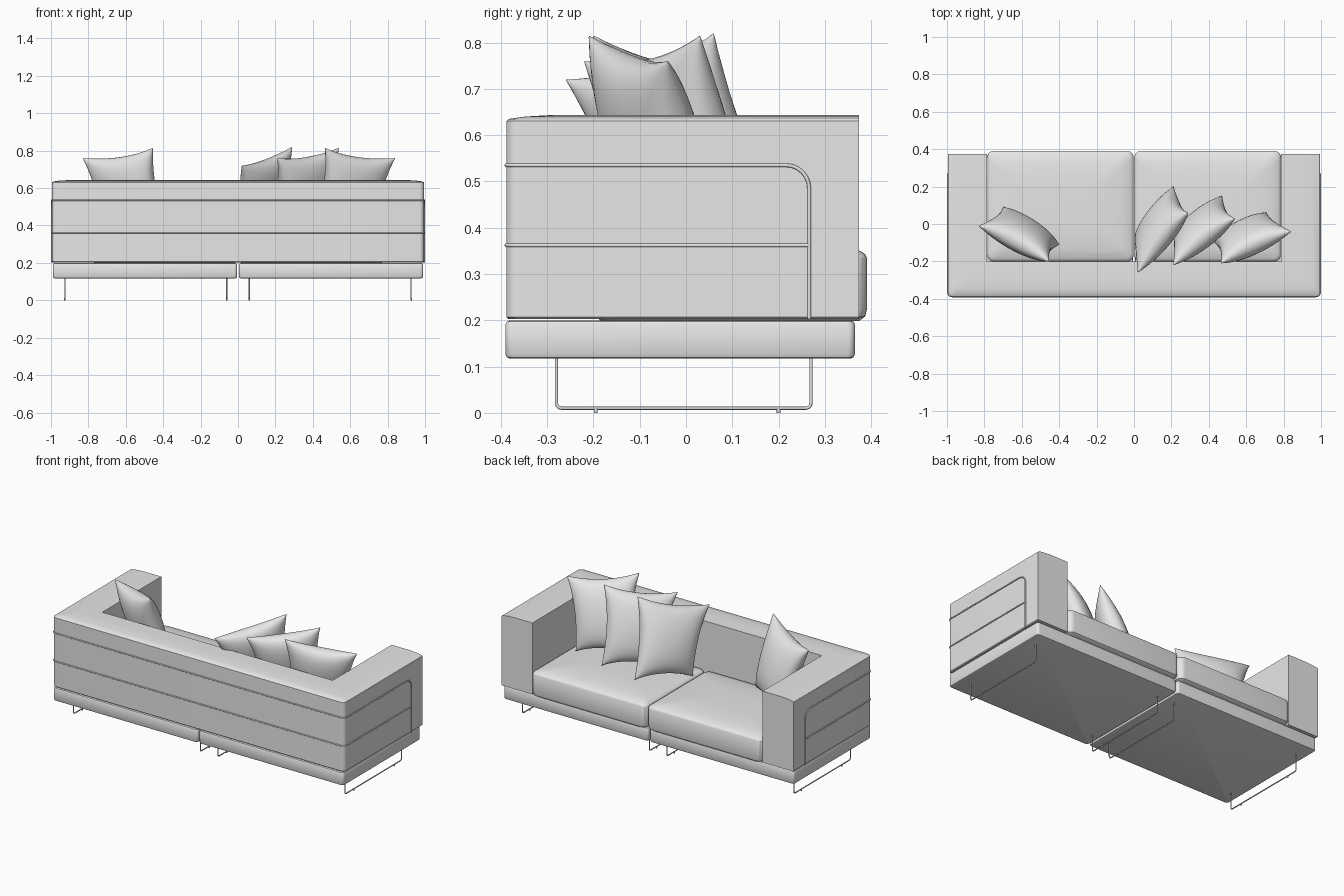
import bpy, bmesh, math
from mathutils import Vector

if "Cube" in bpy.data.objects:
    bpy.data.objects.remove(bpy.data.objects["Cube"], do_unlink=True)

# One upholstery colour for everything
GREY = (0.8, 0.8, 0.8, 1)
fabric = bpy.data.materials.new("light_grey")
fabric.use_nodes = True
fabric.diffuse_color = GREY
fabric.node_tree.nodes["Principled BSDF"].inputs["Base Color"].default_value = GREY


def finish(obj, angle=35):
    bpy.ops.object.select_all(action="DESELECT")
    obj.select_set(True)
    bpy.context.view_layer.objects.active = obj
    if obj.type == "CURVE":
        bpy.ops.object.convert(target="MESH")
        obj = bpy.context.view_layer.objects.active
    bpy.ops.object.shade_smooth_by_angle(angle=math.radians(angle))
    return obj


def add_mesh(name, bm, angle=35):
    bmesh.ops.recalc_face_normals(bm, faces=bm.faces)
    mesh = bpy.data.meshes.new(name)
    bm.to_mesh(mesh)
    bm.free()
    mesh.materials.append(fabric)
    obj = bpy.data.objects.new(name, mesh)
    bpy.context.collection.objects.link(obj)
    return finish(obj, angle)


def fillet(points, radii, closed=True, steps=6):
    """Round the right-angled corners of a path."""
    pts = [Vector(p) for p in points]
    out = []
    for i, p in enumerate(pts):
        r = radii[i]
        if r == 0 or (not closed and i in (0, len(pts) - 1)):
            out.append(p)
            continue
        a = p + (pts[i - 1] - p).normalized() * r
        b = p + (pts[(i + 1) % len(pts)] - p).normalized() * r
        c = a + b - p
        for k in range(steps + 1):
            t = math.pi / 2 * k / steps
            out.append(c + (a - c) * math.cos(t) + (b - c) * math.sin(t))
    return out


def loft(name, rings, angle=35):
    """Skin a stack of matching outlines and cap both ends."""
    bm = bmesh.new()
    loops = [[bm.verts.new(p) for p in ring] for ring in rings]
    n = len(loops[0])
    for low, high in zip(loops, loops[1:]):
        for i in range(n):
            j = (i + 1) % n
            bm.faces.new((low[i], low[j], high[j], high[i]))
    bm.faces.new(loops[0][::-1])
    bm.faces.new(loops[-1])
    return add_mesh(name, bm, angle)


def slab(name, x0, x1, y0, y1, radius, levels, angle=35):
    """Rounded rectangle lofted through (inset, height) levels."""
    rings = []
    for d, z in levels:
        a, b, c, e = x0 + d, x1 - d, y0 + d, y1 - d
        corners = [(a, c, z), (b, c, z), (b, e, z), (a, e, z)]
        rings.append(fillet(corners, [radius] * 4))
    return loft(name, rings, angle)


def rod(name, points, radii, thickness):
    curve = bpy.data.curves.new(name, "CURVE")
    curve.dimensions = "3D"
    curve.bevel_depth = thickness
    curve.bevel_resolution = 2
    curve.use_fill_caps = True
    path = fillet(points, radii, closed=False)
    spline = curve.splines.new("POLY")
    spline.points.add(len(path) - 1)
    for sp, p in zip(spline.points, path):
        sp.co = (*p, 1)
    curve.materials.append(fabric)
    obj = bpy.data.objects.new(name, curve)
    bpy.context.collection.objects.link(obj)
    return finish(obj, 50)


# Backrest and arms as one U-shaped shell with a softly crowned top
def shell_outline(d, z):
    x, y = 0.995 - d, -0.388 + d
    ix, iy, f = 0.785, -0.2, 0.374
    pts = [(-x, f, z), (-x, y, z), (x, y, z), (x, f, z),
           (ix, f, z), (ix, iy, z), (-ix, iy, z), (-ix, f, z)]
    return fillet(pts, [0, 0.025, 0.025, 0, 0, 0, 0, 0])


loft("back_and_arms", [shell_outline(d, z) for d, z in
     ((0.004, 0.203), (0, 0.207), (0, 0.63), (0.006, 0.635), (0.04, 0.64), (0.09, 0.643))], 30)

# Piping around the sides and back
X, Y, F = 0.996, -0.388, 0.266
rod("upper_piping",
    [(-X, F, 0.203), (-X, F, 0.535), (-X, Y, 0.535),
     (X, Y, 0.535), (X, F, 0.535), (X, F, 0.203)],
    [0, 0.05, 0.025, 0.025, 0.05, 0], 0.004)
rod("lower_piping",
    [(-X, F, 0.362), (-X, Y, 0.362), (X, Y, 0.362), (X, F, 0.362)],
    [0, 0.025, 0.025, 0], 0.004)

for side, label in ((-1, "right"), (1, "left")):
    # Base plinth half
    x0, x1 = sorted((side * 0.005, side * 0.99))
    slab(label + "_base", x0, x1, -0.39, 0.365, 0.015,
         ((0.01, 0.117), (0.003, 0.12), (0, 0.127), (0, 0.19), (0.003, 0.197), (0.01, 0.2)))

    # Domed seat cushion
    x0, x1 = sorted((side * 0.002, side * 0.785))
    slab(label + "_seat_cushion", x0, x1, -0.2, 0.391, 0.035,
         ((0.018, 0.198), (0.004, 0.208), (0, 0.225), (0, 0.335), (0.004, 0.343),
          (0.015, 0.35), (0.06, 0.36), (0.13, 0.367), (0.2, 0.37)))

    # Wire sled legs with small glides
    for x, place in ((0.925, "outer"), (0.06, "inner")):
        name = f"{label}_{place}_leg"
        x *= side
        rod(name, [(x, -0.28, 0.12), (x, -0.28, 0.01), (x, 0.27, 0.01), (x, 0.27, 0.12)],
            [0, 0.012, 0.012, 0], 0.0035)
        for y in (-0.195, 0.2):
            rod(name + "_glide", [(x, y, 0), (x, y, 0.01)], [0, 0], 0.004)


# Throw pillows: two bulged sheets between four corners, joined at the seam
def pillow(name, top_left, top_right, low_right, low_left, thickness=0.16, n=22):
    tl, tr, br, bl = map(Vector, (top_left, top_right, low_right, low_left))
    normal = (tr - bl).cross(tl - br).normalized()
    ts = [math.sin(math.pi / 2 * (2 * i / n - 1)) for i in range(n + 1)]
    bm = bmesh.new()
    for face in (-1, 1):
        grid = []
        for v in ts:
            row = []
            for u in ts:
                # Pull the middle of each edge inwards
                pu = u * (1 - 0.12 * (1 - v * v) * u * u)
                pv = v * (1 - 0.12 * (1 - u * u) * v * v)
                s, t = (pu + 1) / 2, (pv + 1) / 2
                p = bl.lerp(br, s).lerp(tl.lerp(tr, s), t)
                puff = max(0, (1 - u * u) * (1 - v * v)) ** 0.45
                row.append(bm.verts.new(p + normal * face * puff * thickness / 2))
            grid.append(row)
        for a, b in zip(grid, grid[1:]):
            for i in range(n):
                bm.faces.new((a[i], a[i + 1], b[i + 1], b[i]))
    bmesh.ops.remove_doubles(bm, verts=bm.verts, dist=0.0002)
    return add_mesh(name, bm, 60)


pillow("right_pillow", (-0.83, -0.01, 0.76), (-0.455, -0.20, 0.815),
       (-0.40, -0.11, 0.38), (-0.70, 0.09, 0.37))
pillow("inner_left_pillow", (0.02, -0.26, 0.72), (0.29, 0.06, 0.82),
       (0.21, 0.20, 0.38), (0.01, -0.08, 0.35))
pillow("middle_left_pillow", (0.21, -0.22, 0.76), (0.54, 0.03, 0.815),
       (0.47, 0.15, 0.38), (0.21, -0.07, 0.36))
pillow("outer_left_pillow", (0.465, -0.21, 0.815), (0.84, -0.04, 0.76),
       (0.71, 0.06, 0.37), (0.42, -0.09, 0.37))
